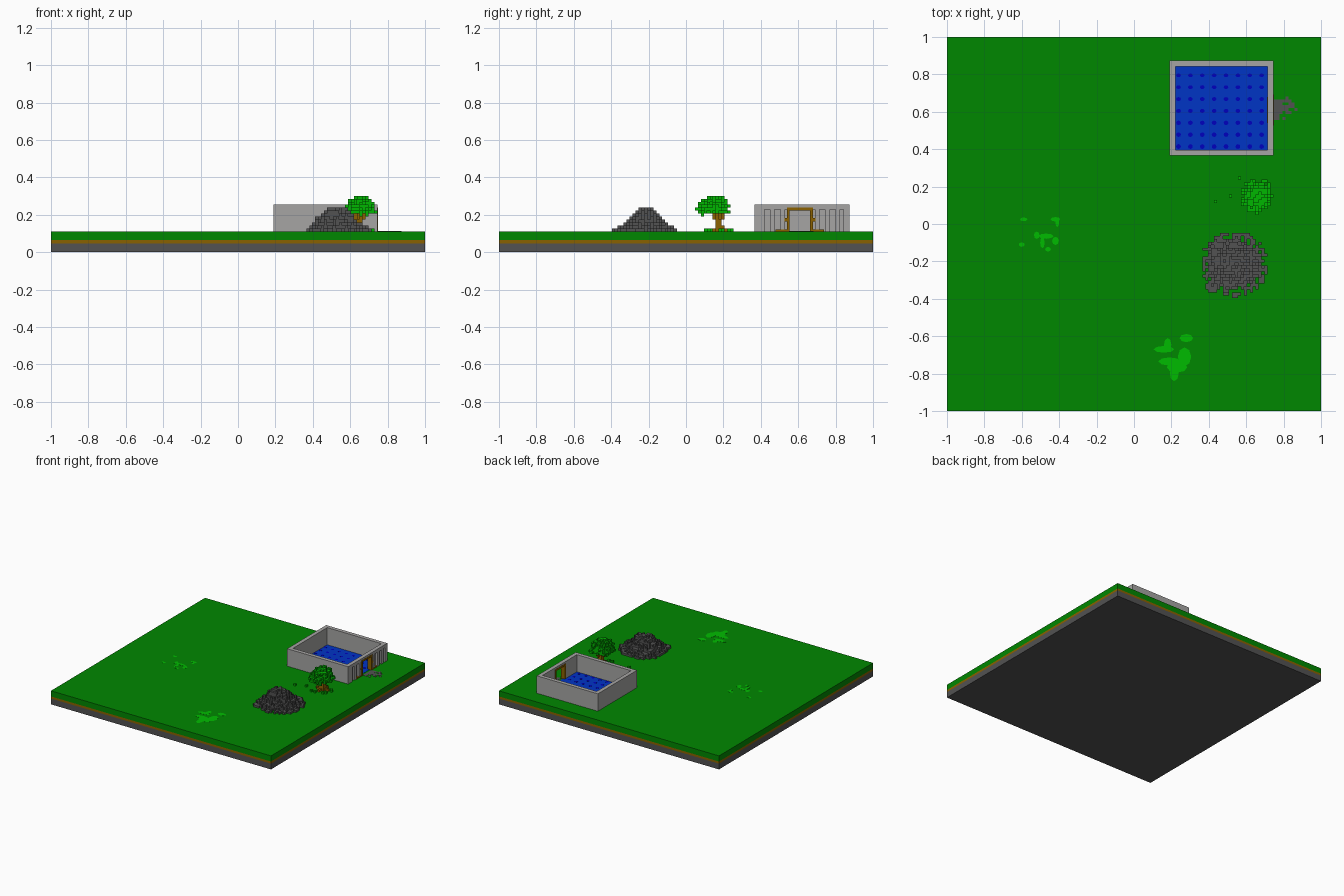
import bpy, bmesh, math, random
from mathutils import Matrix, Vector

random.seed(4)
if "Cube" in bpy.data.objects:
    bpy.data.objects.remove(bpy.data.objects["Cube"], do_unlink=True)

V = 2 / 126          # block size
G = 7 * V            # ground level


def material(name, r, g, b):
    m = bpy.data.materials.new(name)
    m.use_nodes = True
    m.diffuse_color = (r, g, b, 1)
    m.node_tree.nodes["Principled BSDF"].inputs["Base Color"].default_value = (r, g, b, 1)
    return m


GRASS = material("grass green", 0.0, 0.245, 0.0)
DIRT = material("dirt brown", 0.25, 0.12, 0.0)
STONE = material("dark stone", 0.085, 0.085, 0.085)
WALL = material("wall grey", 0.38, 0.375, 0.37)
BLUE = material("floor blue", 0.0, 0.035, 0.56)
DOT = material("deep blue", 0.0, 0.0, 0.52)
PATCH = material("light green", 0.0, 0.5, 0.0)
LEAF = material("leaf green", 0.0, 0.47, 0.0)
WOOD = material("wood brown", 0.26, 0.12, 0.0)


def finish(name, bm, mat):
    me = bpy.data.meshes.new(name)
    bm.to_mesh(me)
    bm.free()
    me.materials.append(mat)
    ob = bpy.data.objects.new(name, me)
    bpy.context.collection.objects.link(ob)
    return ob


def boxes(name, mat, *ranges):
    """Boxes given as (x0, x1, y0, y1, z0, z1)."""
    bm = bmesh.new()
    for x0, x1, y0, y1, z0, z1 in ranges:
        mid = Vector((x0 + x1, y0 + y1, z0 + z1)) / 2
        size = Matrix.Diagonal((x1 - x0, y1 - y0, z1 - z0, 1))
        bmesh.ops.create_cube(bm, size=1, matrix=Matrix.Translation(mid) @ size)
    return finish(name, bm, mat)


def blocks(name, mat, cells, height=V):
    """Grid blocks with only the outer faces; cells are (i, j, k)."""
    bm = bmesh.new()
    cells = set(cells)
    for c in sorted(cells):
        for axis in range(3):
            for side in (0, 1):
                n = list(c)
                n[axis] += 2 * side - 1
                if tuple(n) in cells:
                    continue
                quad = []
                for u, w in ((0, 0), (1, 0), (1, 1), (0, 1)):
                    p = list(c)
                    p[axis] += side
                    p[(axis + 1) % 3] += u
                    p[(axis + 2) % 3] += w
                    quad.append(bm.verts.new((p[0] * V - 1, p[1] * V - 1, G + (p[2] - 7) * height)))
                bm.faces.new(quad if side else quad[::-1])
    bmesh.ops.remove_doubles(bm, verts=bm.verts, dist=1e-5)
    return finish(name, bm, mat)


def cell(x, y):
    return round((x + 1) / V - 0.5), round((y + 1) / V - 0.5)


def center(i):
    return (i + 0.5) * V - 1


def discs(name, mat, spots, z, thick):
    """Flat round plates given as (x, y, radius x, radius y)."""
    bm = bmesh.new()
    for x, y, rx, ry in spots:
        bmesh.ops.create_cone(bm, cap_ends=True, segments=8, radius1=1, radius2=1, depth=thick,
                              matrix=Matrix.Translation((x, y, z + thick / 2)) @ Matrix.Diagonal((rx, ry, 1, 1)))
    return finish(name, bm, mat)


# Layered ground slab
boxes("stone_layer", STONE, (-1, 1, -1, 1, 0, 3 * V))
boxes("dirt_layer", DIRT, (-1, 1, -1, 1, 3 * V, 4.1 * V))
boxes("grass_layer", GRASS, (-1, 1, -1, 1, 4.1 * V, G))

# Roofless house: three plain walls
X0, X1, Y0, Y1, TOP = 75 * V - 1, 110 * V - 1, 86 * V - 1, 118 * V - 1, 16 * V
T = 2 * V
YM = (Y0 + Y1) / 2 - 0.01
boxes("plain_walls", WALL, (X0, X0 + T, Y0, Y1, G, TOP),
      (X0 + T, X1, Y0, Y0 + T, G, TOP), (X0 + T, X1, Y1 - T, Y1, G, TOP))

# Door wall: thin core, lintel band and slats around the doorway
D0, D1, DT = YM - 0.07, YM + 0.07, 0.238
core = [(X1 - T, X1 - V, Y0 + T, D0, G, TOP), (X1 - T, X1 - V, D1, Y1 - T, G, TOP),
        (X1 - T, X1 - V, D0, D1, DT, TOP), (X1 - V, X1, Y0 + T, Y1 - T, DT - 0.01, TOP)]
for s in (-1, 1):
    for d in (0.08, 0.135, 0.19):
        a, b = sorted((YM + s * d, YM + s * (d + 0.025)))
        core.append((X1 - V, X1, a, b, G, DT))
boxes("door_wall", WALL, *core)

# Door frame with side latches and low sill
F = 0.015
frame = [(X1 - T - 0.002, X1 + 0.002, D0, D1, DT - F, DT)]
for s in (-1, 1):
    a, b = sorted((YM + s * 0.07, YM + s * (0.07 - F)))
    frame.append((X1 - T - 0.002, X1 + 0.002, a, b, G, DT - F))
    a, b = sorted((YM + s * 0.07, YM + s * 0.082))
    frame.append((X1 - V, X1 + 0.002, a, b, 0.165, 0.182))
    a, b = sorted((YM + s * 0.07, YM + s * 0.13))
    frame.append((X1 - V, X1 + 0.001, a, b, G, G + 0.01))
boxes("door_frame", WOOD, *frame)

# Blue floor with a grid of small darker dots
boxes("blue_floor", BLUE, (X0 + T, X1 - V, Y0 + T, Y1 - T, G - 0.002, G + 0.002))
discs("floor_dots", DOT, [(0.238 + a * 4 * V, 0.414 + b * 4 * V, 0.013, 0.013 - b * 0.0005)
                          for a in range(8) for b in range(7)], G, 0.003)

# Ragged stone path outside the door
path = []
for i in range(110, 118):
    for j in range(97, 107):
        d = math.hypot((center(i) - 0.745) / 0.115, (center(j) - 0.62) / 0.07)
        if d + random.uniform(-0.25, 0.4) < 0.9:
            path.append((i, j, 7))
blocks("door_path", STONE, path, 0.002)


# Heap of rock, from two side profiles in blocks
def profile(t, pts):
    for (a, ha), (b, hb) in zip(pts, pts[1:]):
        if a <= t <= b:
            return ha + (hb - ha) * (t - a) / (b - a)
    return 0


PX = [(0.36, 0.4), (0.39, 1.2), (0.42, 4.5), (0.46, 7), (0.49, 8.2), (0.53, 8.2), (0.60, 6.8), (0.64, 3), (0.72, 0.5)]
PY = [(-0.39, 0.5), (-0.34, 1.8), (-0.29, 4.5), (-0.25, 7.5), (-0.22, 8.4), (-0.18, 7.6), (-0.13, 4.4),
      (-0.09, 1.8), (-0.04, 0.4)]
heap = []
for i in range(84, 110):
    for j in range(37, 62):
        h = profile(center(i), PX) * profile(center(j), PY) / 8
        r = math.hypot((center(i) - 0.54) / 0.165, (center(j) + 0.21) / 0.16)
        if r < 0.88:
            h = max(h, 1)
        h += random.uniform(-1.6, 0.5) if h > 1 else random.uniform(-0.75, 0.35)
        lobe = math.hypot(center(i) - 0.42, center(j) + 0.335) < 0.035
        if r < 1.12 or lobe:
            heap += [(i, j, 7 + k) for k in range(min(8, max(round(h), int(lobe))))]
blocks("rock_heap", STONE, heap)

# Tree trunk, thicker under the crown, with spreading roots
ti, tj = cell(0.635, 0.16)
trunk = [(ti + a, tj + b, k) for a in (0, 1) for b in (0, 1) for k in range(7, 15)]
trunk += [(ti + a, tj + b, 7) for a, b in ((-1, 0), (-2, 0), (-3, 1), (2, 1), (3, 1), (0, -1), (0, -2), (1, 2), (1, 3))]
trunk += [(ti - 1, tj, 8), (ti + 1, tj + 2, 8)]
trunk += [(ti + a, tj + b, k) for a, b in ((-1, 0), (2, 1), (0, -1), (1, 2)) for k in (11, 12)]
trunk += [(ti - 2, tj, 12), (ti, tj + 3, 13), (ti + 3, tj, 13)]
blocks("tree_trunk", WOOD, trunk)

# Ragged dome of leaves and fallen leaves
crown = []
for i in range(98, 111):
    for j in range(66, 80):
        for k in range(12, 19):
            z = (k + 0.5) * V
            d = math.sqrt(((center(i) - 0.655) / 0.082) ** 2 + ((center(j) - 0.152) / 0.09) ** 2
                          + ((z - 0.225) / 0.078) ** 2)
            low = k == 12 and (d < 0.75 or random.random() < 0.7)
            if d + random.uniform(-0.12, 0.28) < 1 and not low and (i, j, k) not in trunk:
                crown.append((i, j, k))
blocks("leaf_crown", LEAF, crown)
fallen = [(0.59, 0.11), (0.60, 0.11), (0.62, 0.105), (0.69, 0.12), (0.70, 0.13), (0.66, 0.22),
          (0.64, 0.235), (0.57, 0.24), (0.70, 0.20), (0.52, 0.15), (0.44, 0.12), (0.73, 0.18)]
blocks("fallen_leaves", LEAF, {cell(x, y) + (7,) for x, y in fallen} - set(trunk))

# Bright grass patches
discs("front_grass_patch", PATCH,
      [(0.28, -0.61, 0.036, 0.022), (0.16, -0.67, 0.055, 0.018), (0.18, -0.645, 0.02, 0.035),
       (0.27, -0.71, 0.036, 0.05), (0.19, -0.735, 0.06, 0.022), (0.23, -0.765, 0.055, 0.03),
       (0.215, -0.80, 0.024, 0.04)], G, 0.0008)
discs("side_grass_patch", PATCH,
      [(-0.59, 0.025, 0.02, 0.01), (-0.42, 0.025, 0.026, 0.012), (-0.41, 0.005, 0.01, 0.02),
       (-0.47, -0.065, 0.04, 0.014), (-0.49, -0.10, 0.012, 0.03), (-0.60, -0.11, 0.016, 0.012),
       (-0.52, -0.06, 0.015, 0.02), (-0.42, -0.09, 0.018, 0.022), (-0.46, -0.135, 0.015, 0.013)], G, 0.0008)
